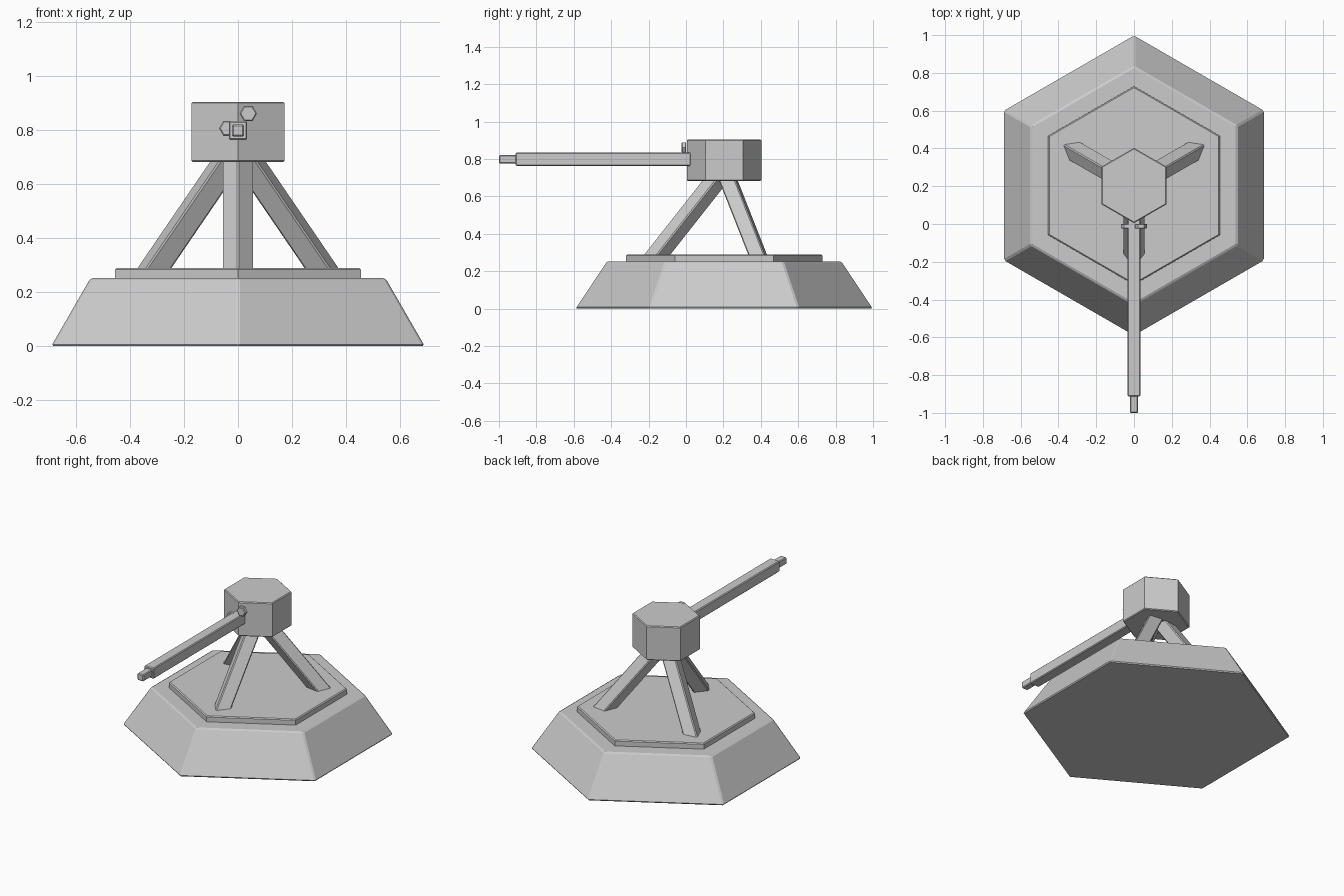
import bpy
import math
from mathutils import Vector

if "Cube" in bpy.data.objects:
    bpy.data.objects.remove(bpy.data.objects["Cube"])

CY = 0.204  # centre of the mount in y


def bevel(obj, width):
    m = obj.modifiers.new("edge_bevel", 'BEVEL')
    m.width = width
    m.segments = 1
    m.limit_method = 'ANGLE'
    m.angle_limit = math.radians(65)
    return obj


def prism(name, sides, r1, r2, start, end, turn=0.0, width=0.006):
    """Flat-sided prism or frustum running from start to end."""
    start, end = Vector(start), Vector(end)
    axis = end - start
    bpy.ops.mesh.primitive_cone_add(vertices=sides, radius1=r1, radius2=r2,
                                    depth=axis.length)
    obj = bpy.context.object
    obj.name = name
    for v in obj.data.vertices:
        c, s = math.cos(turn), math.sin(turn)
        x, y, z = v.co
        v.co = (c * x - s * y, s * x + c * y, z)
    obj.rotation_mode = 'QUATERNION'
    obj.rotation_quaternion = axis.to_track_quat('Z', 'Y')
    obj.location = (start + end) / 2
    m = bevel(obj, width)
    return obj


def box(name, x, y, z):
    """Bevelled box given its limits on each axis."""
    lims = (x, y, z)
    bpy.ops.mesh.primitive_cube_add(size=1, location=[(a + b) / 2 for a, b in lims])
    obj = bpy.context.object
    obj.name = name
    for v in obj.data.vertices:
        v.co = [c * (b - a) for c, (a, b) in zip(v.co, lims)]
    return bevel(obj, 0.005)


# Hexagonal plinth, plate and head, all with a corner towards the front
base = prism("base", 6, 0.798, 0.63, (0, CY, 0), (0, CY, 0.252), width=0.008)
base.modifiers["edge_bevel"].angle_limit = math.radians(50)
prism("base_plate", 6, 0.525, 0.525, (0, CY, 0.245), (0, CY, 0.289))
prism("head", 6, 0.199, 0.199, (0, CY, 0.682), (0, CY, 0.904), width=0.005)

# Three splayed legs with a diamond section, ridge facing outwards
for i, name in enumerate(("front_leg", "right_leg", "left_leg")):
    a = math.radians(-90 + 120 * i)
    foot, top = 0.427, 0.0329
    leg = prism(name, 4, 0.059, 0.059,
                (foot * math.cos(a), CY + foot * math.sin(a), 0.20),
                (top * math.cos(a), CY + top * math.sin(a), 0.68 + 0.02), 0)
    # Align the section with the vertical plane through the leg
    z = Vector((top - foot, 0, 0.50)).normalized()
    radial = Vector((math.cos(a), math.sin(a), 0))
    axis = radial * z.x + Vector((0, 0, z.z))
    side = Vector((-math.sin(a), math.cos(a), 0))
    out = side.cross(axis)
    from mathutils import Matrix
    leg.rotation_quaternion = Matrix((out, side, axis)).transposed().to_quaternion()

# Barrel and muzzle
box("barrel", (-0.034, 0.034), (-0.912, 0.026), (0.763, 0.833))
box("muzzle", (-0.022, 0.022), (-1.0, -0.90), (0.776, 0.820))

# Two hexagonal bolts beside the barrel
for name, x, z in (("upper_bolt", 0.038, 0.861), ("lower_bolt", -0.038, 0.806)):
    prism(name, 6, 0.032, 0.032, (x, 0.001, z), (x, -0.024, z), math.radians(90), 0.004)
